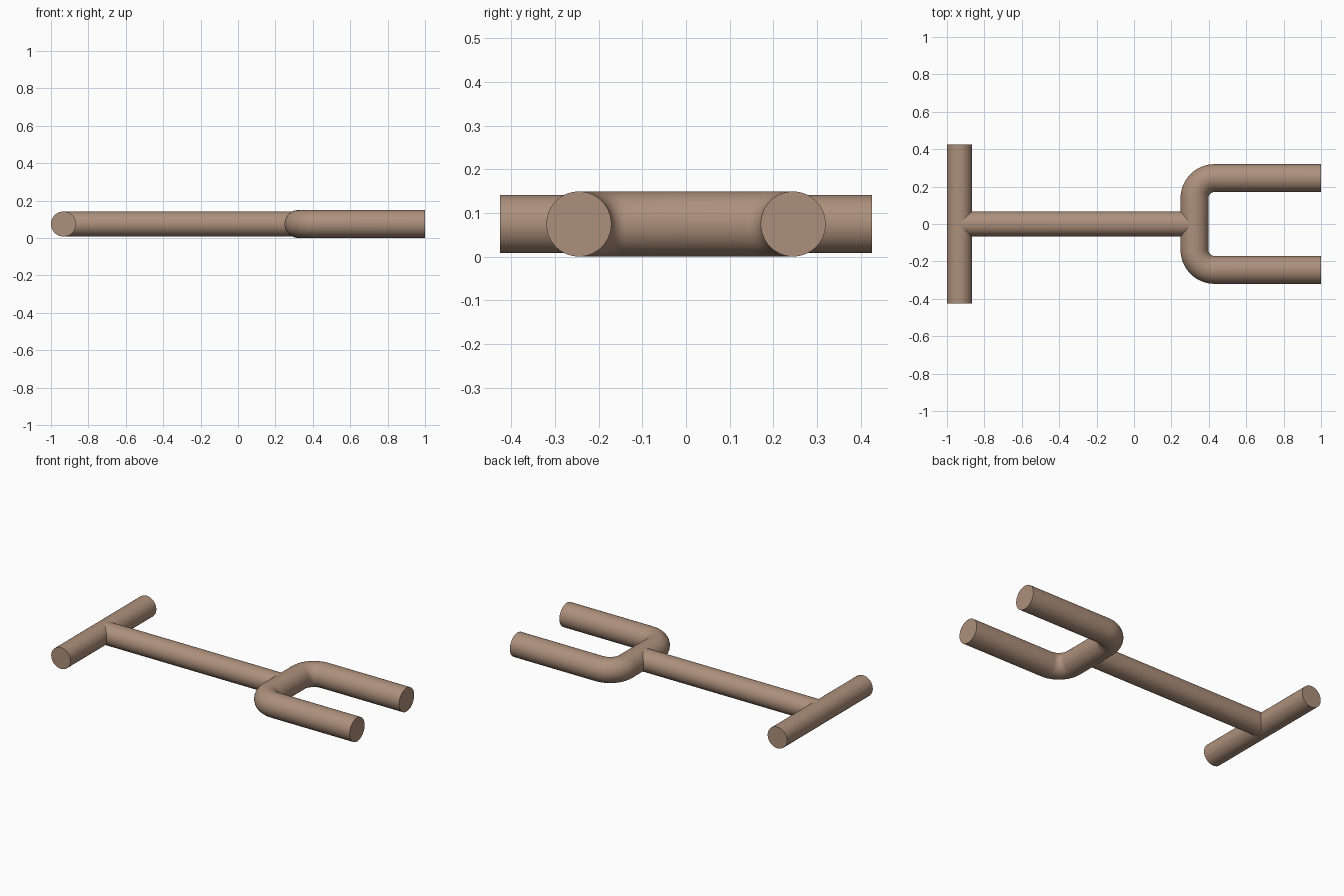
import bpy, bmesh
from math import sin, cos, pi, sqrt
from mathutils import Vector

if "Cube" in bpy.data.objects:
    bpy.data.objects.remove(bpy.data.objects["Cube"])

SIDES = 64
Z = 0.075
R_FORK, R_BAR = 0.0745, 0.067
X_BAR, X_FORK = -0.933, 0.3235

mat = bpy.data.materials.new("brown")
mat.diffuse_color = (0.42, 0.28, 0.20, 1)
mat.use_nodes = True
mat.node_tree.nodes["Principled BSDF"].inputs["Base Color"].default_value = mat.diffuse_color


def loft(name, rings, capped=True):
    """Skin a list of rings into a tube object."""
    bm = bmesh.new()
    vs = [[bm.verts.new(p) for p in ring] for ring in rings]
    for a, b in zip(vs, vs[1:]):
        for i in range(SIDES):
            j = (i + 1) % SIDES
            bm.faces.new((a[i], a[j], b[j], b[i]))
    if capped:
        bm.faces.new(vs[0][::-1])
        bm.faces.new(vs[-1])
    me = bpy.data.meshes.new(name)
    bm.to_mesh(me)
    bm.free()
    ob = bpy.data.objects.new(name, me)
    bpy.context.collection.objects.link(ob)
    me.materials.append(mat)
    bpy.ops.object.select_all(action='DESELECT')
    ob.select_set(True)
    bpy.context.view_layer.objects.active = ob
    bpy.ops.object.shade_smooth_by_angle(angle=pi / 6)
    return ob


def ring(x, y, angle, r):
    """Circle at (x, y), facing the horizontal heading angle."""
    side = Vector((-sin(angle), cos(angle), 0))
    up = Vector((0, 0, 1))
    turn = [2 * pi * i / SIDES for i in range(SIDES)]
    return [Vector((x, y, Z)) + r * (cos(t) * side + sin(t) * up) for t in turn]


# Cross bar of the handle
loft("handle_bar", [ring(X_BAR, y, pi / 2, R_BAR) for y in (-0.426, 0.426)])

# U-shaped fork: straight prongs joined by two rounded bends
Y_PRONG, BEND, STEPS = 0.2455, 0.107, 16
lower = []
for i in range(STEPS + 1):
    a = pi / 2 * i / STEPS
    lower.append((X_FORK + BEND * (1 - sin(a)), -Y_PRONG + BEND * (1 - cos(a)), pi - a))
upper = [(x, -y, pi - h) for x, y, h in reversed(lower)]
path = [(1.0, -Y_PRONG, pi)] + lower + upper + [(1.0, Y_PRONG, 0)]
loft("fork", [ring(x, y, h, R_FORK) for x, y, h in path])

# Shaft with both ends coped to fit the round bars they meet
start, end = [], []
for p in ring(0, 0, 0, R_BAR):
    d = p.z - Z
    start.append((X_BAR + sqrt(max(R_BAR**2 - d * d, 0)), p.y, p.z))
    end.append((X_FORK - sqrt(R_FORK**2 - d * d), p.y, p.z))
loft("shaft", [start, end], capped=False)
